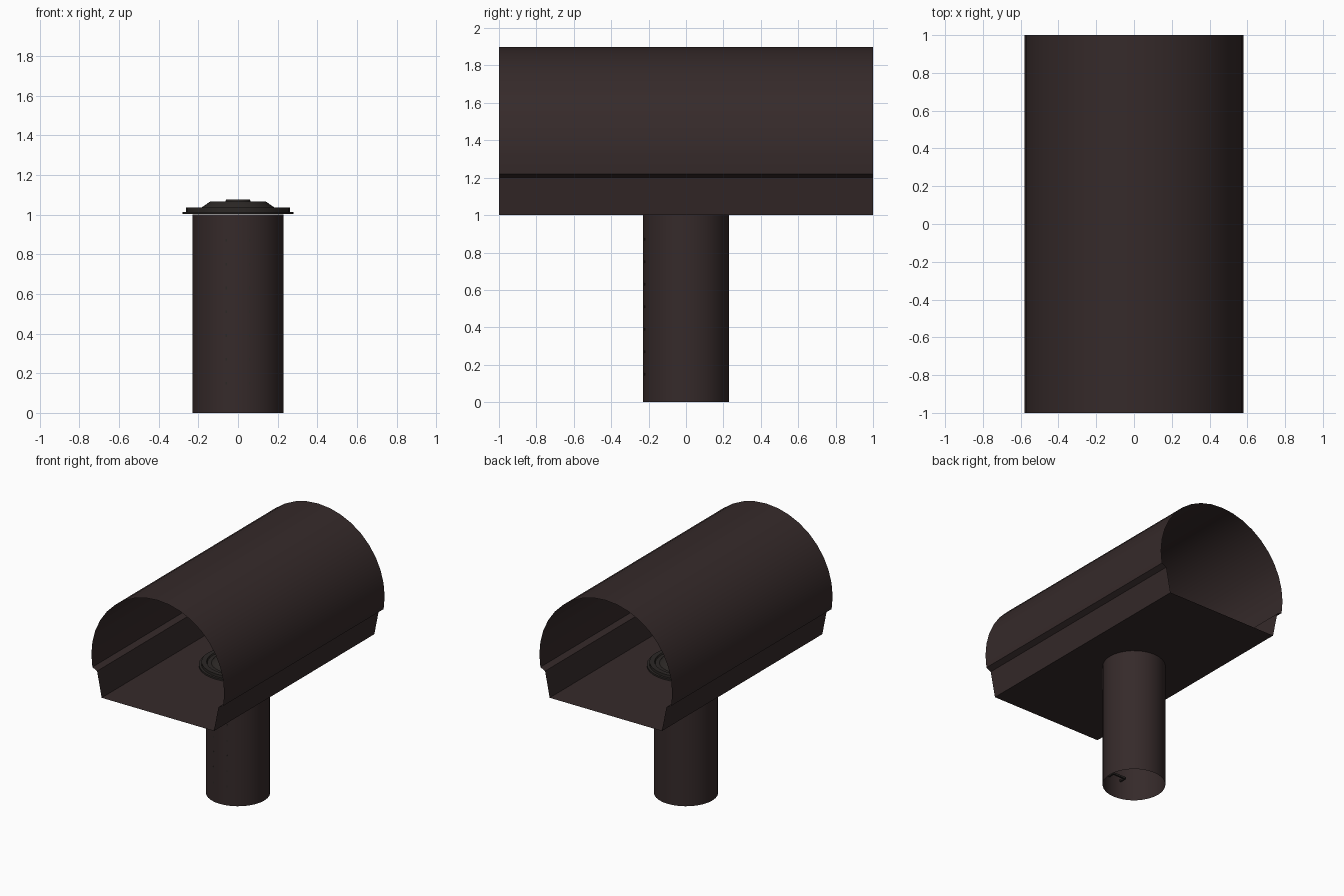
import bpy, bmesh, math

if "Cube" in bpy.data.objects:
    bpy.data.objects.remove(bpy.data.objects["Cube"])

def material(name, rgb):
    m = bpy.data.materials.new(name)
    m.diffuse_color = (*rgb, 1)
    m.use_nodes = True
    m.node_tree.nodes["Principled BSDF"].inputs["Base Color"].default_value = m.diffuse_color
    return m

CONCRETE = material("dark brown concrete", (0.036, 0.023, 0.023))
IRON = material("dark iron", (0.025, 0.021, 0.019))

def finish(name, bm, mat, angle=30):
    me = bpy.data.meshes.new(name)
    bmesh.ops.recalc_face_normals(bm, faces=bm.faces)
    bm.to_mesh(me)
    bm.free()
    me.materials.append(mat)
    ob = bpy.data.objects.new(name, me)
    bpy.context.collection.objects.link(ob)
    bpy.ops.object.select_all(action='DESELECT')
    ob.select_set(True)
    bpy.context.view_layer.objects.active = ob
    bpy.ops.object.shade_smooth_by_angle(angle=math.radians(angle))
    return ob

def lathe(name, profile, mat, segs=32):
    """Spin an (r, z) profile around z."""
    bm = bmesh.new()
    vs = [bm.verts.new((r, 0, z)) for r, z in profile]
    es = [bm.edges.new(p) for p in zip(vs, vs[1:])]
    bmesh.ops.spin(bm, geom=vs + es, cent=(0, 0, 0), axis=(0, 0, 1),
                   angle=2 * math.pi, steps=segs)
    bmesh.ops.remove_doubles(bm, verts=bm.verts, dist=1e-5)
    return finish(name, bm, mat)

# Tunnel: thin open-ended sheet, arched roof over a ledge, sloped walls and flat floor
R, CZ, N = 0.58, 1.32, 20
a0 = -math.asin(0.10 / R)
arc = [(R * math.cos(a), CZ + R * math.sin(a))
       for a in (a0 + (math.pi - 2 * a0) * i / N for i in range(N + 1))]
section = [(0.49, 1.0), (0.53, 1.2)] + arc + [(-0.53, 1.2), (-0.49, 1.0)]
bm = bmesh.new()
front = [bm.verts.new((x, -1, z)) for x, z in section]
back = [bm.verts.new((x, 1, z)) for x, z in section]
for i in range(len(section)):
    j = (i + 1) % len(section)
    bm.faces.new((front[i], front[j], back[j], back[i]))
finish("tunnel", bm, CONCRETE, 25)

# Vertical shaft, open at the bottom
lathe("shaft", [(0.23, 0), (0.23, 1.0)], CONCRETE)

# Manhole frame and stepped lid
lathe("manhole_frame", [(0.23, 1.002), (0.28, 1.002), (0.28, 1.014), (0.262, 1.014)], IRON)
lathe("manhole_lid", [(0, 1.004), (0.262, 1.004), (0.262, 1.035), (0.225, 1.035),
                      (0.22, 1.025), (0.19, 1.025), (0.18, 1.038), (0.14, 1.066),
                      (0.11, 1.066), (0.10, 1.05), (0.07, 1.05), (0.06, 1.076),
                      (0, 1.076)], IRON)

# Staple rungs on the front wall of the shaft
def box(bm, c, s):
    vs = bmesh.ops.create_cube(bm, size=1)["verts"]
    bmesh.ops.scale(bm, vec=s, verts=vs)
    bmesh.ops.translate(bm, vec=c, verts=vs)

bm = bmesh.new()
for i in range(7):
    z = 0.15 + i * 0.12
    for side in (-1, 1):
        box(bm, (side * 0.055, -0.195, z), (0.014, 0.055, 0.014))
    box(bm, (0, -0.17, z), (0.124, 0.014, 0.014))
finish("shaft_rungs", bm, IRON)
